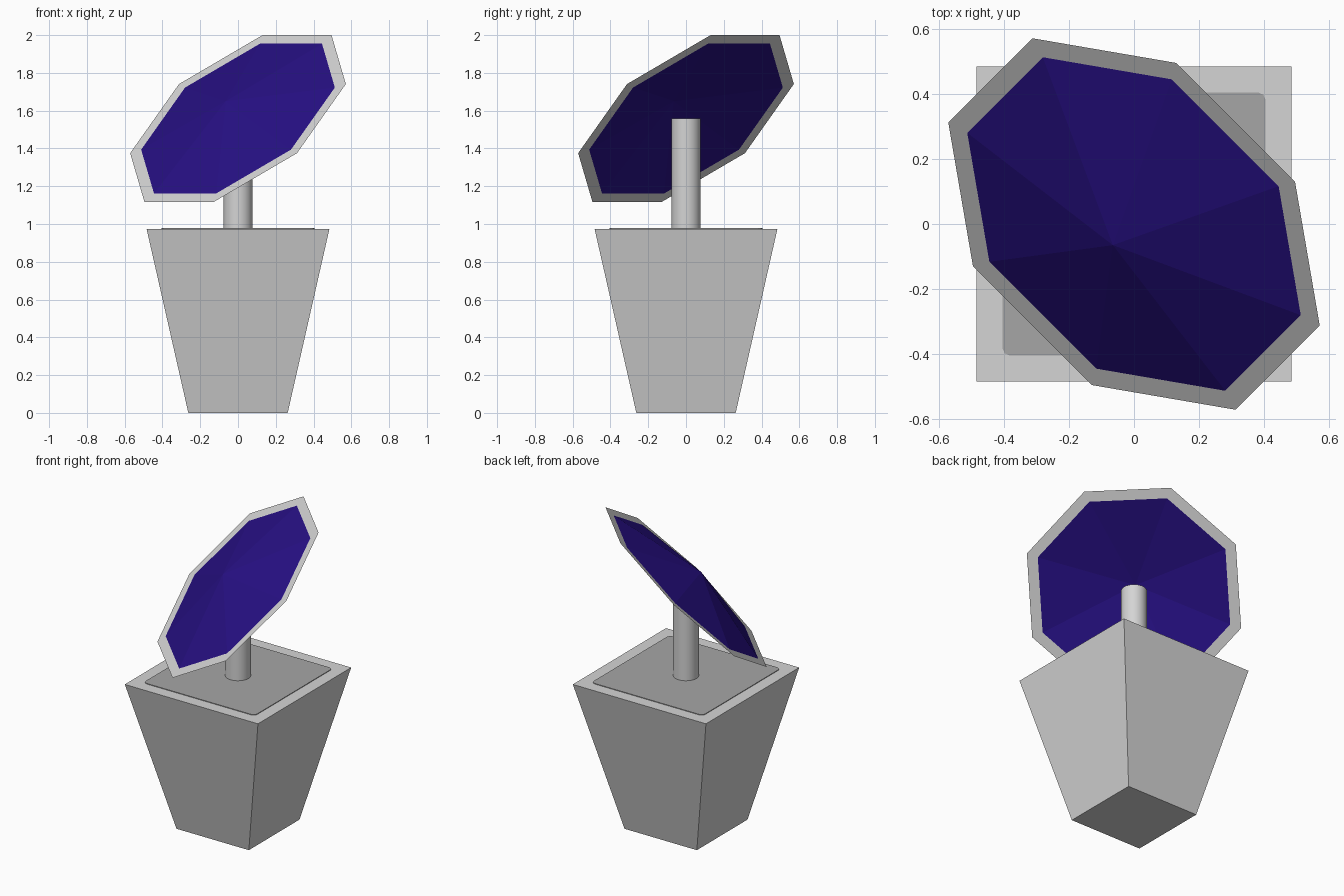
import bpy, bmesh, math
from mathutils import Matrix, Vector

if "Cube" in bpy.data.objects:
    bpy.data.objects.remove(bpy.data.objects["Cube"])


def material(name, r, g, b):
    m = bpy.data.materials.new(name)
    m.diffuse_color = (r, g, b, 1)
    m.use_nodes = True
    m.node_tree.nodes["Principled BSDF"].inputs["Base Color"].default_value = m.diffuse_color
    return m


LIGHT = material("light_grey", 0.66, 0.66, 0.66)
DARK = material("mid_grey", 0.38, 0.38, 0.38)
BLUE = material("deep_blue", 0.02, 0.005, 0.23)


def make(name, bm, *mats):
    me = bpy.data.meshes.new(name)
    bm.to_mesh(me)
    bm.free()
    for m in mats:
        me.materials.append(m)
    ob = bpy.data.objects.new(name, me)
    bpy.context.collection.objects.link(ob)
    return ob


def ring(bm, radius, sides, z=0.0):
    """Regular polygon of vertices with flat sides facing the axes."""
    return [bm.verts.new((radius * math.cos(a), radius * math.sin(a), z))
            for a in (math.tau * (i + 0.5) / sides for i in range(sides))]


# Tapered square pedestal, wider at the top
bm = bmesh.new()
low = ring(bm, 0.263 * math.sqrt(2), 4)
high = ring(bm, 0.484 * math.sqrt(2), 4, 0.974)
for i in range(4):
    j = (i + 1) % 4
    bm.faces.new((low[i], low[j], high[j], high[i]))
bm.faces.new(high)
bm.faces.new(low[::-1])
make("pedestal", bm, LIGHT)

# Thin darker panel with clipped corners on the pedestal top
bm = bmesh.new()
bmesh.ops.create_cube(bm, size=1, matrix=Matrix.Translation((0, 0, 0.975))
                      @ Matrix.Diagonal((0.81, 0.81, 0.006, 1)))
upright = [e for e in bm.edges if abs(e.verts[0].co.z - e.verts[1].co.z) > 0.003]
bmesh.ops.bevel(bm, geom=upright, offset=0.025, segments=2, profile=0.5, affect='EDGES')
make("top_panel", bm, DARK)

# Round post reaching the middle of the dish
bpy.ops.mesh.primitive_cylinder_add(vertices=24, radius=0.077, depth=0.588,
                                    location=(0, 0, 1.264))
post = bpy.context.object
post.name = "post"
post.data.materials.append(LIGHT)
bpy.ops.object.shade_smooth_by_angle(angle=math.radians(40))

# Eight-sided dish: flat grey rim around a shallow blue cone bulging forward
bm = bmesh.new()
outer = ring(bm, 0.676, 8)
inner = ring(bm, 0.607, 8)
apex = bm.verts.new((0, 0, 0.13))
for i in range(8):
    j = (i + 1) % 8
    bm.faces.new((outer[i], outer[j], inner[j], inner[i]))
    bm.faces.new((inner[i], inner[j], apex)).material_index = 1
dish = make("dish", bm, LIGHT, BLUE)

# Tilt the dish 45 degrees, facing front left and up
across = Vector((1, -1, 0)).normalized()
upslope = Vector((1, 1, math.sqrt(2))).normalized()
facing = across.cross(upslope)
dish.matrix_world = Matrix.Translation((0, 0, 1.558)) @ Matrix(
    (across, upslope, facing)).transposed().to_4x4()
